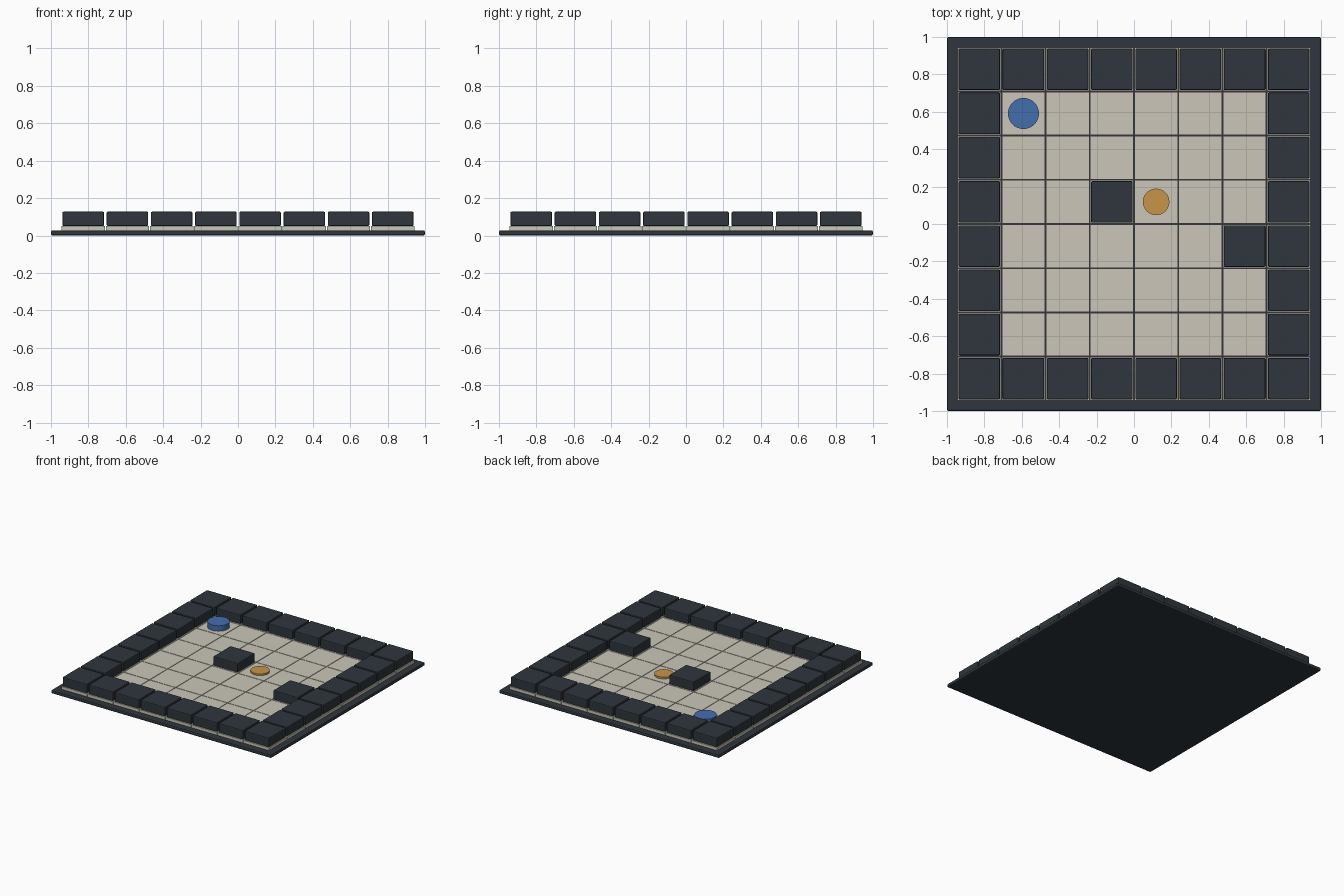
import bpy

if "Cube" in bpy.data.objects:
    bpy.data.objects.remove(bpy.data.objects["Cube"])

CELL = 0.2364            # grid pitch
N = 8                    # cells per side
BASE_TOP, TILE_TOP, WALL_TOP = 0.028, 0.051, 0.1275


def material(name, rgb):
    def lin(c):
        c /= 255
        return c / 12.92 if c <= 0.04045 else ((c + 0.055) / 1.055) ** 2.4
    m = bpy.data.materials.new(name)
    m.diffuse_color = (*[lin(c) for c in rgb], 1)
    m.use_nodes = True
    m.node_tree.nodes["Principled BSDF"].inputs["Base Color"].default_value = m.diffuse_color
    return m


SLATE = material("dark slate", (46, 54, 60))
STONE = material("pale stone", (203, 198, 184))
BLUE = material("blue", (68, 110, 174))
AMBER = material("amber", (198, 149, 72))


def finish(name, mat, bevel, segments):
    ob = bpy.context.object
    ob.name = name
    ob.data.materials.append(mat)
    if bevel:
        mod = ob.modifiers.new("edge", 'BEVEL')
        mod.width, mod.segments = bevel, segments
        mod.limit_method = 'ANGLE'
    return ob


def block(name, x, y, z0, z1, size, mat, bevel=0.0, segments=2):
    bpy.ops.mesh.primitive_cube_add(size=1, location=(x, y, (z0 + z1) / 2))
    bpy.context.object.scale = (size, size, z1 - z0)
    bpy.ops.object.transform_apply(location=False, rotation=False, scale=True)
    return finish(name, mat, bevel, segments)


def disc(name, x, y, height, radius, mat):
    bpy.ops.mesh.primitive_cylinder_add(
        vertices=32, radius=radius, depth=height,
        location=(x, y, TILE_TOP + height / 2))
    bpy.ops.object.shade_smooth_by_angle()
    return finish(name, mat, 0, 0)


def centre(i):
    return (i - (N - 1) / 2) * CELL


# Base board
block("base_board", 0, 0, 0, BASE_TOP, 2.0, SLATE, 0.009, 2)

# Floor tiles everywhere, wall blocks on the border and two inner cells
inner_walls = {(3, 4), (6, 3)}
for i in range(N):
    for j in range(N):
        x, y = centre(i), centre(j)
        block(f"floor_tile_{i}_{j}", x, y, BASE_TOP, TILE_TOP,
              CELL * 0.98, STONE)
        if i in (0, N - 1) or j in (0, N - 1) or (i, j) in inner_walls:
            block(f"wall_block_{i}_{j}", x, y, TILE_TOP, WALL_TOP,
                  CELL * 0.94, SLATE, 0.006, 2)

# Playing pieces
disc("blue_token", centre(1), centre(6), 0.045, 0.083, BLUE)
disc("amber_goal_disc", centre(4), centre(4), 0.014, 0.071, AMBER)
